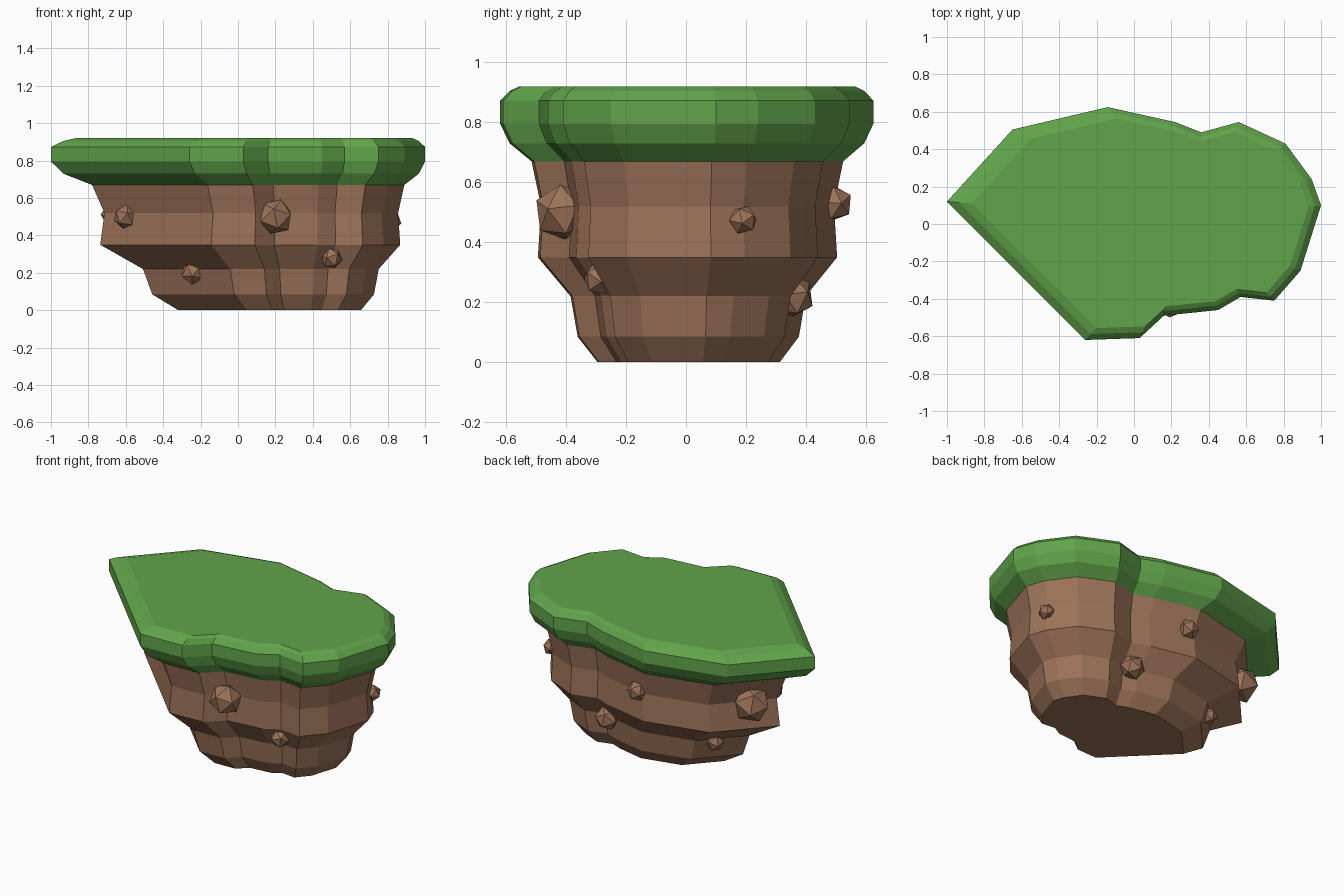
import bpy, bmesh
from mathutils import Vector

if "Cube" in bpy.data.objects:
    bpy.data.objects.remove(bpy.data.objects["Cube"])


def make_material(name, rgb):
    mat = bpy.data.materials.new(name)
    mat.use_nodes = True
    colour = (*rgb, 1.0)
    mat.diffuse_color = colour
    mat.node_tree.nodes["Principled BSDF"].inputs["Base Color"].default_value = colour
    return mat


GRASS = make_material("grass green", (0.12, 0.37, 0.07))
SOIL = make_material("soil brown", (0.335, 0.17, 0.10))

# Island outline, counterclockwise from the pointed tip
OUTLINE = [(-1, .12), (-.26, -.62), (.03, -.61), (.16, -.49), (.45, -.46),
           (.57, -.39), (.75, -.41), (.89, -.25), (1, .1), (.95, .24),
           (.81, .43), (.56, .545), (.36, .49), (.22, .545), (-.14, .625),
           (-.65, .505)]
CENTRE = Vector((.33, .015))


def finish(name, bm, mat):
    bmesh.ops.recalc_face_normals(bm, faces=bm.faces)
    mesh = bpy.data.meshes.new(name)
    bm.to_mesh(mesh)
    bm.free()
    mesh.materials.append(mat)
    obj = bpy.data.objects.new(name, mesh)
    bpy.context.collection.objects.link(obj)
    return obj


def stacked_outline(name, levels, mat):
    """Loft the outline through (height, scale) levels and cap both ends."""
    bm = bmesh.new()
    rings = []
    for z, scale in levels:
        points = [CENTRE + (Vector(p) - CENTRE) * scale for p in OUTLINE]
        rings.append([bm.verts.new((p.x, p.y, z)) for p in points])
    n = len(OUTLINE)
    for low, high in zip(rings, rings[1:]):
        for i in range(n):
            j = (i + 1) % n
            bm.faces.new((low[i], low[j], high[j], high[i]))
    bm.faces.new(rings[0][::-1])
    bm.faces.new(rings[-1])
    return finish(name, bm, mat)


# Tapered soil body with a ledge, and the overhanging grass slab
stacked_outline("soil_body", [(0, .488), (.085, .593), (.22, .63), (.35, .802),
                              (.52, .785), (.67, .835)], SOIL)
stacked_outline("grass_top", [(.67, .835), (.73, .95), (.795, 1), (.873, 1),
                              (.905, .95), (.92, .9)], GRASS)

# Faceted stones set into the soil: position and radius
STONES = [((.2, -.41, .5), .098), ((.5, -.285, .28), .06),
          ((-.6, -.02, .5), .068), ((-.24, -.175, .2), .066),
          ((.825, .19, .475), .05), ((0, .495, .53), .062),
          ((.31, .355, .22), .075), ((-.62, .22, .51), .115),
          ((-.37, .235, .2), .055)]
for k, (place, radius) in enumerate(STONES, 1):
    bm = bmesh.new()
    bmesh.ops.create_icosphere(bm, subdivisions=1, radius=radius)
    stone = finish(f"stone_{k}", bm, SOIL)
    stone.location = place
    stone.rotation_euler = (.3 * k, .2 * k, .7 * k)
